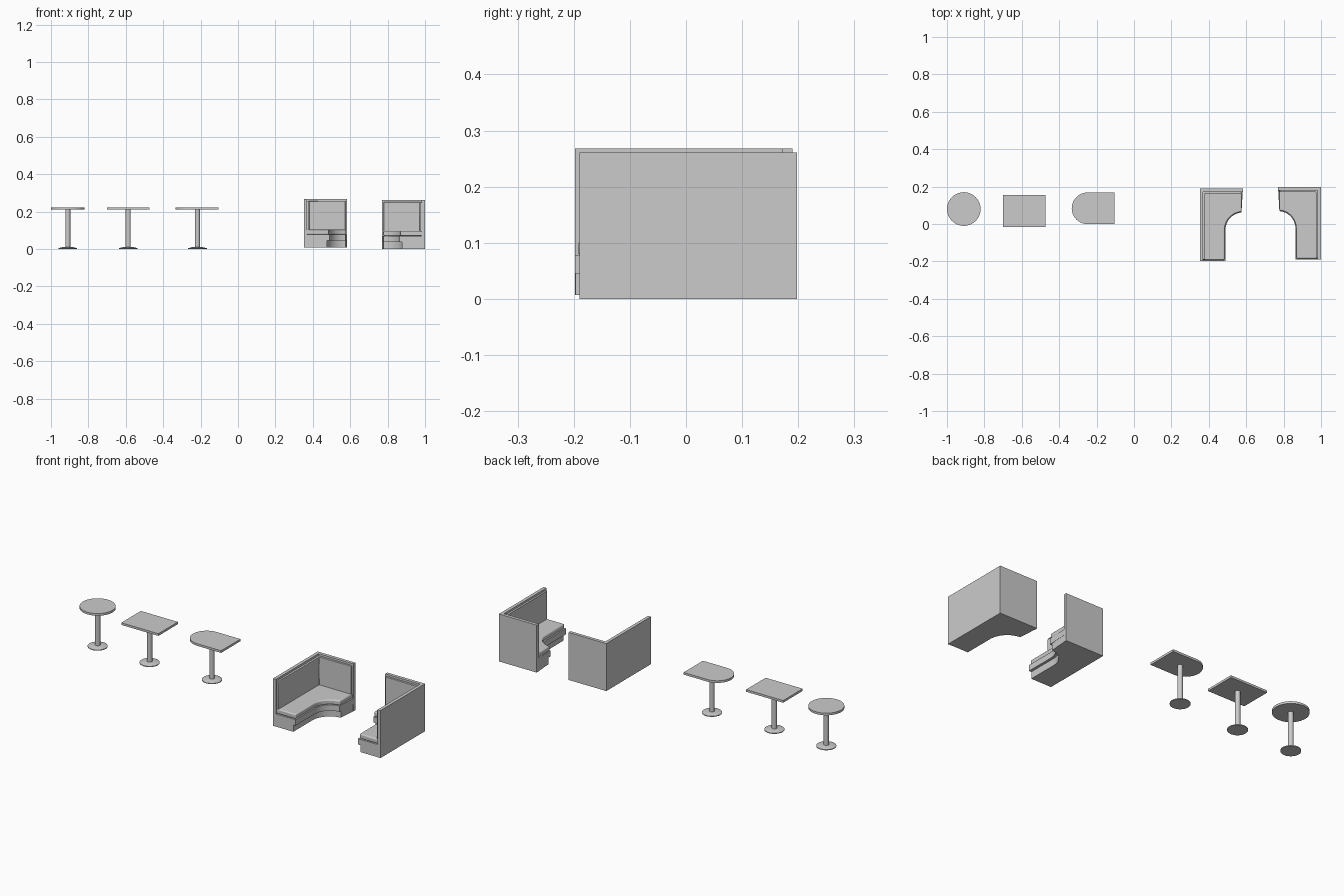
import bpy, bmesh, math
from mathutils import Vector

if "Cube" in bpy.data.objects:
    bpy.data.objects.remove(bpy.data.objects["Cube"])


def prism(name, pts, z0, z1, bevel=0.0):
    """Extrude a closed outline from z0 to z1."""
    bm = bmesh.new()
    face = bm.faces.new([bm.verts.new((x, y, z0)) for x, y in pts])
    ext = bmesh.ops.extrude_face_region(bm, geom=[face])
    verts = [v for v in ext["geom"] if isinstance(v, bmesh.types.BMVert)]
    bmesh.ops.translate(bm, verts=verts, vec=Vector((0, 0, z1 - z0)))
    bmesh.ops.recalc_face_normals(bm, faces=bm.faces)
    mesh = bpy.data.meshes.new(name)
    bm.to_mesh(mesh)
    bm.free()
    ob = bpy.data.objects.new(name, mesh)
    bpy.context.collection.objects.link(ob)
    if bevel:
        mod = ob.modifiers.new("soft_edges", "BEVEL")
        mod.width = bevel
        mod.segments = 3
        mod.limit_method = "ANGLE"
        mod.angle_limit = math.radians(40)
    smooth(ob)
    return ob


def smooth(ob):
    bpy.ops.object.select_all(action="DESELECT")
    ob.select_set(True)
    bpy.context.view_layer.objects.active = ob
    bpy.ops.object.shade_smooth_by_angle(angle=math.radians(30))


def arc(cx, cy, r, a0, a1, n=20):
    return [(cx + r * math.cos(math.radians(a0 + (a1 - a0) * i / n)),
             cy + r * math.sin(math.radians(a0 + (a1 - a0) * i / n)))
            for i in range(n + 1)]


def cone(name, x, y, z0, z1, r0, r1):
    bpy.ops.mesh.primitive_cone_add(vertices=40, radius1=r0, radius2=r1,
                                    depth=z1 - z0, location=(x, y, (z0 + z1) / 2))
    ob = bpy.context.object
    ob.name = name
    smooth(ob)


def table(kind, x, y, outline):
    # Top, post and foot
    prism(kind + "_table_top", outline, 0.211, 0.223)
    cone(kind + "_table_post", x, y, 0.008, 0.212, 0.0135, 0.0135)
    cone(kind + "_table_foot_rim", x, y, 0, 0.004, 0.05, 0.05)
    cone(kind + "_table_foot", x, y, 0.004, 0.010, 0.05, 0.028)


table("round", -0.91, 0.08, arc(-0.91, 0.08, 0.09, 0, 351, 39))
table("square", -0.587, 0.07,
      [(-0.7, -0.015), (-0.474, -0.015), (-0.474, 0.155), (-0.7, 0.155)])
table("half_round", -0.217, 0.084,
      [(-0.103, 0), (-0.103, 0.168)] + arc(-0.249, 0.084, 0.084, 90, 270))


def booth(side, x, y, z, s):
    """Corner booth; the outer back corner sits at (x, y), s mirrors it in x."""
    W, L = 0.23, 0.388

    def place(pts):
        return [(x + s * px, y + py) for px, py in pts]

    def seat(d, end):
        # L outline with a curved inner corner, pulled in by d
        r = 0.093 + d
        inner = arc(W, -0.222, r, 90, 180)
        return place([(0.012, -L + end), (0.012, -0.012), (W - end, -0.012)]
                     + [(min(px, W - end), py) for px, py in inner[1:]]
                     + [(W - r, -L + end)])

    def ell(a, b, end, xe):
        return place([(a, -a), (xe, -a), (xe, -b), (b, -b), (b, -L + end), (a, -L + end)])

    prism(side + "_booth_wall", ell(0, 0.018, 0, W), z, z + 0.261)
    prism(side + "_booth_back_cushion", ell(0.016, 0.028, 0.008, W - 0.008),
          z + 0.092, z + 0.250, 0.003)
    prism(side + "_booth_plinth", seat(0.014, 0.001), z, z + 0.038)
    prism(side + "_booth_seat_frame", seat(0.0, 0.0005), z + 0.038, z + 0.070)
    prism(side + "_booth_seat_cushion", seat(0.004, 0.006), z + 0.070, z + 0.096, 0.006)


booth("left", 0.352, 0.190, 0.007, 1)
booth("right", 1.0, 0.198, 0.0, -1)
